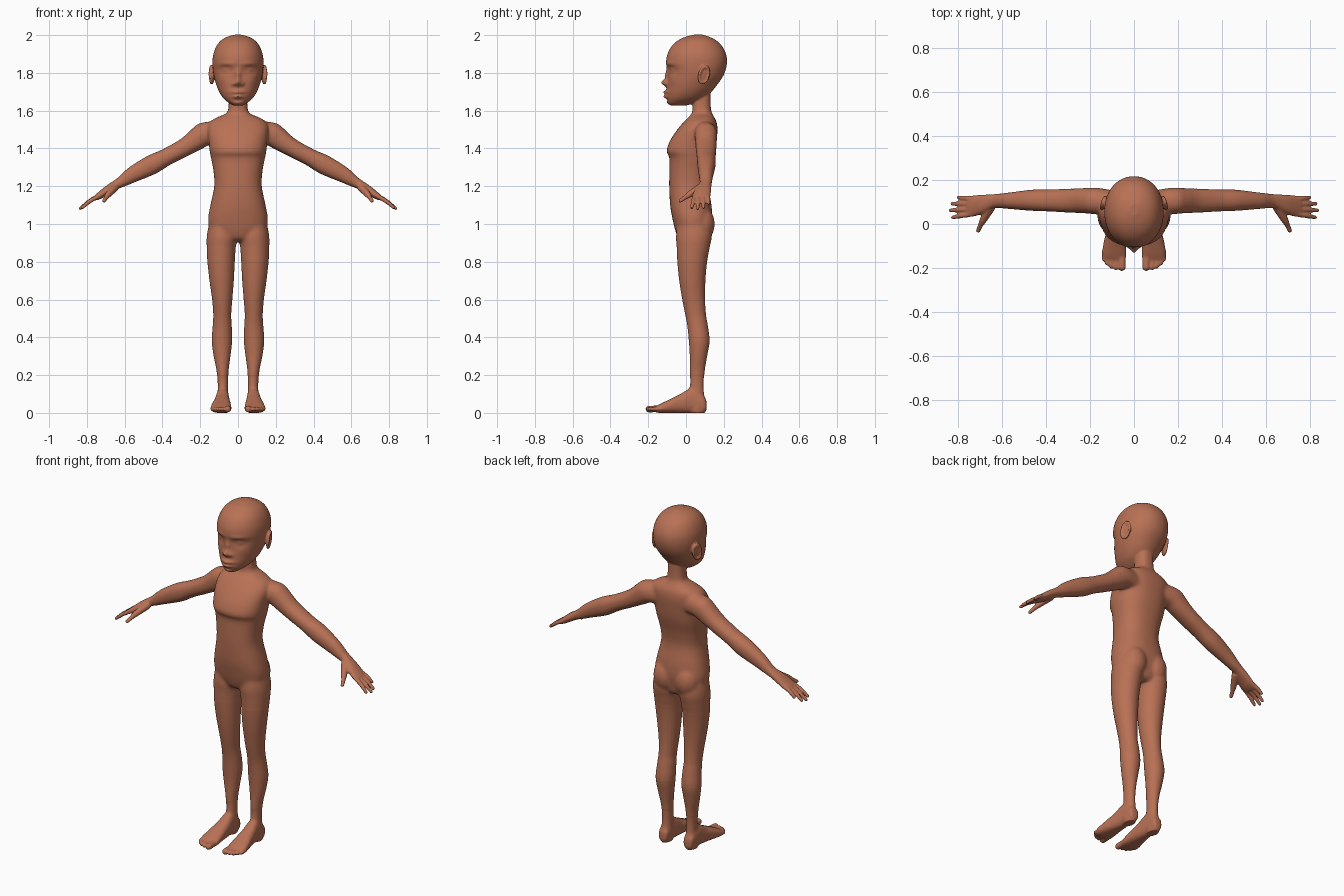
import bpy, bmesh, math
from mathutils import Vector, Matrix

bm = bmesh.new()


def spline(rows, steps):
    """Catmull-Rom interpolation of equal-length tuples."""
    out = []
    for i in range(len(rows) - 1):
        a, b, c, d = (rows[max(i - 1, 0)], rows[i], rows[i + 1], rows[min(i + 2, len(rows) - 1)])
        for k in range(steps):
            t = k / steps
            out.append(tuple(0.5 * (2 * q + (r - p) * t + (2 * p - 5 * q + 4 * r - s) * t * t
                                    + (3 * q - p - 3 * r + s) * t ** 3)
                             for p, q, r, s in zip(a, b, c, d)))
    return out + [rows[-1]]


def loft(rings, n=32, p=2.0):
    """Skin rings of (centre, u, v); p is the superellipse exponent."""
    def sup(v):
        return math.copysign(abs(v) ** (2 / p), v)
    grid = []
    for c, u, v in rings:
        grid.append([bm.verts.new(c + u * sup(math.cos(2 * math.pi * k / n))
                                  + v * sup(math.sin(2 * math.pi * k / n))) for k in range(n)])
    for a, b in zip(grid, grid[1:]):
        for k in range(n):
            j = (k + 1) % n
            bm.faces.new((a[k], a[j], b[j], b[k]))
    bm.faces.new(grid[0])
    bm.faces.new(grid[-1])
    return [v for ring in grid for v in ring]


def upright(rows, steps=4, n=32, p=2.0):
    """Rows of (z, x0, x1, y0, y1) stacked upwards."""
    return loft([(Vector(((x0 + x1) / 2, (y0 + y1) / 2, z)), Vector(((x1 - x0) / 2, 0, 0)),
                  Vector((0, (y1 - y0) / 2, 0))) for z, x0, x1, y0, y1 in spline(rows, steps)], n, p)


def ball(c, size, rot=Matrix()):
    m = Matrix.Translation(c) @ rot @ Matrix.Diagonal((*size, 1))
    return bmesh.ops.create_uvsphere(bm, u_segments=32, v_segments=20, radius=1, matrix=m)["verts"]


def digit(rows):
    """Round tapering tube of (x, y, z, radius) with a rounded tip."""
    d = (Vector(rows[-1][:3]) - Vector(rows[0][:3])).normalized()
    u = d.orthogonal().normalized()
    v = d.cross(u)
    loft([(Vector(r[:3]), u * r[3], v * r[3]) for r in spline(rows, 4)], 16)
    ball(rows[-1][:3], [rows[-1][3]] * 3)


# leg
upright([(0, .055, .11, .02, .1), (.03, .05, .115, .01, .106), (.08, .05, .11, .012, .1),
         (.14, .052, .108, .02, .094), (.22, .05, .113, .02, .099), (.3, .04, .129, .02, .112),
         (.38, .031, .139, .015, .125), (.46, .033, .134, .007, .116), (.52, .036, .131, -.004, .106),
         (.6, .03, .137, -.02, .101), (.7, .022, .151, -.036, .103), (.8, .017, .162, -.046, .112),
         (.88, .011, .166, -.05, .127), (.94, .005, .165, -.053, .137), (1.03, .03, .148, -.04, .12)])

# foot, lofted from heel to toes
foot = [(.109, .065, .095, .02, .055), (.095, .053, .111, .002, .09), (.03, .047, .117, 0, .13),
        (-.03, .042, .126, 0, .1), (-.09, .037, .139, 0, .07), (-.14, .035, .145, 0, .046),
        (-.17, .042, .135, .006, .03)]
loft([(Vector(((a + b) / 2, y, (c + d) / 2)), Vector(((b - a) / 2, 0, 0)), Vector((0, 0, (d - c) / 2)))
      for y, a, b, c, d in spline(foot, 5)], 32, 2.5)

# toes
for x, tip, r in ((.055, -.196, .018), (.083, -.198, .012), (.104, -.191, .012),
                  (.122, -.178, .011), (.136, -.16, .01)):
    digit([(x, -.12, .022, r), (x, tip, .02, r)])

# arm and palm
arm = [(.08, .10, 1.485, .07, .05), (.17, .105, 1.478, .065, .06), (.22, .106, 1.448, .059, .058),
       (.28, .106, 1.407, .049, .055), (.38, .107, 1.354, .046, .05), (.46, .108, 1.312, .052, .048),
       (.56, .106, 1.26, .042, .038), (.62, .105, 1.222, .029, .032), (.645, .102, 1.208, .025, .033),
       (.69, .09, 1.18, .023, .043), (.73, .082, 1.152, .019, .048), (.757, .08, 1.136, .013, .046)]
up = Vector((.5, 0, .86))
loft([(Vector(r[:3]), up * r[3], Vector((0, r[4], 0))) for r in spline(arm, 5)], 32, 2.2)

# fingers and thumb
for y0, x1, y1, z1 in ((.046, .832, .03, 1.082), (.069, .843, .062, 1.077),
                       (.093, .836, .092, 1.082), (.115, .806, .121, 1.104)):
    digit([(.73, y0, 1.152, .012), ((.735 + x1) / 2, (y0 + y1) / 2, (1.152 + z1) / 2 + .004, .0115),
           (x1 - .008, y1, z1 + .005, .009)])
digit([(.65, .08, 1.195, .022), (.685, .02, 1.158, .017), (.698, -.005, 1.14, .012), (.709, -.03, 1.123, .0105)])

# buttock
ball((.07, .082, 1.0), (.072, .07, .095))

# ear, hollowed on the outside
lean = Matrix.Rotation(math.radians(-14), 4, "X") @ Matrix.Rotation(math.radians(18), 4, "Z")
centre = Vector((.14, .095, 1.79))
for v in ball(centre, (.014, .033, .054), lean):
    q = lean.to_3x3().inverted() @ (v.co - centre)
    if q.x > 0 and math.hypot(q.y / .033, q.z / .054) < .68:
        v.co.x -= .011

# mirror everything so far to the other side
copy = bmesh.ops.duplicate(bm, geom=bm.verts[:] + bm.edges[:] + bm.faces[:])["geom"]
for v in copy:
    if isinstance(v, bmesh.types.BMVert):
        v.co.x *= -1

# torso and neck
torso = [(.905, .05, -.01, .1), (.925, .1, -.04, .12), (.97, .148, -.058, .13), (1.03, .158, -.072, .138),
         (1.1, .146, -.084, .135), (1.2, .126, -.089, .12), (1.28, .13, -.088, .129),
         (1.35, .143, -.088, .147), (1.385, .15, -.103, .155), (1.44, .156, -.085, .162),
         (1.5, .162, -.046, .167), (1.54, .15, -.012, .162), (1.565, .11, .012, .15),
         (1.585, .065, .03, .139), (1.62, .05, .034, .131), (1.73, .05, .034, .13)]
upright([(z, -w, w, f, b) for z, w, f, b in torso], 5, 48, 2.35)

# head
head = [(1.627, .025, -.08, 0), (1.64, .047, -.1, .045), (1.665, .077, -.104, .095), (1.70, .1, -.104, .135),
        (1.74, .116, -.1, .167), (1.78, .127, -.096, .195), (1.82, .133, -.1, .211),
        (1.86, .135, -.105, .217), (1.9, .13, -.098, .212), (1.94, .115, -.077, .192),
        (1.97, .092, -.045, .163), (1.99, .06, -.005, .125), (2.002, .02, .04, .09)]
face = upright([(z, -w, w, f, b) for z, w, f, b in head], 7, 112, 2.1)
# facial features as soft bumps: x, z, x spread, z spread, height
bumps = [(0, 1.748, .017, .016, .032), (0, 1.785, .014, .03, .016), (.024, 1.742, .01, .01, .012),
         (.066, 1.815, .034, .02, -.016), (.066, 1.814, .022, .011, .013), (.066, 1.814, .03, .0025, -.004),
         (.06, 1.848, .04, .01, .006), (0, 1.698, .034, .008, .019), (0, 1.675, .028, .009, .017),
         (0, 1.655, .03, .007, -.005), (.08, 1.765, .025, .025, .004)]
for v in face:
    if v.co.y < .03:
        v.co.y -= sum(h * math.exp(-((abs(v.co.x) - x) / sx) ** 2 - ((v.co.z - z) / sz) ** 2)
                      for x, z, sx, sz, h in bumps)

bmesh.ops.recalc_face_normals(bm, faces=bm.faces[:])
mesh = bpy.data.meshes.new("body")
bm.to_mesh(mesh)
bm.free()
body = bpy.data.objects.new("body", mesh)
bpy.context.collection.objects.link(body)
bpy.context.view_layer.objects.active = body
body.select_set(True)

# fuse all parts into one skin
fuse = body.modifiers.new("fuse", "REMESH")
fuse.mode = "VOXEL"
fuse.voxel_size = .0052
bpy.ops.object.modifier_apply(modifier="fuse")

# soften the whole skin a little, and the shoulders, hips and ankles more
joints = body.vertex_groups.new(name="joints")
joints.add([v.index for v in body.data.vertices
            if (.82 < v.co.z < 1.61 and abs(v.co.x) < .28) or (.07 < v.co.z < .2 and v.co.y > -.06)], 1, "ADD")
for name, count, group in (("skin", 4, ""), ("blend", 30, "joints")):
    soft = body.modifiers.new(name, "SMOOTH")
    soft.factor = .5
    soft.iterations = count
    soft.vertex_group = group
    bpy.ops.object.modifier_apply(modifier=name)
bpy.ops.object.shade_smooth()

skin = bpy.data.materials.new("brown skin")
skin.diffuse_color = (.48, .165, .09, 1)
body.data.materials.clear()
body.data.materials.append(skin)
